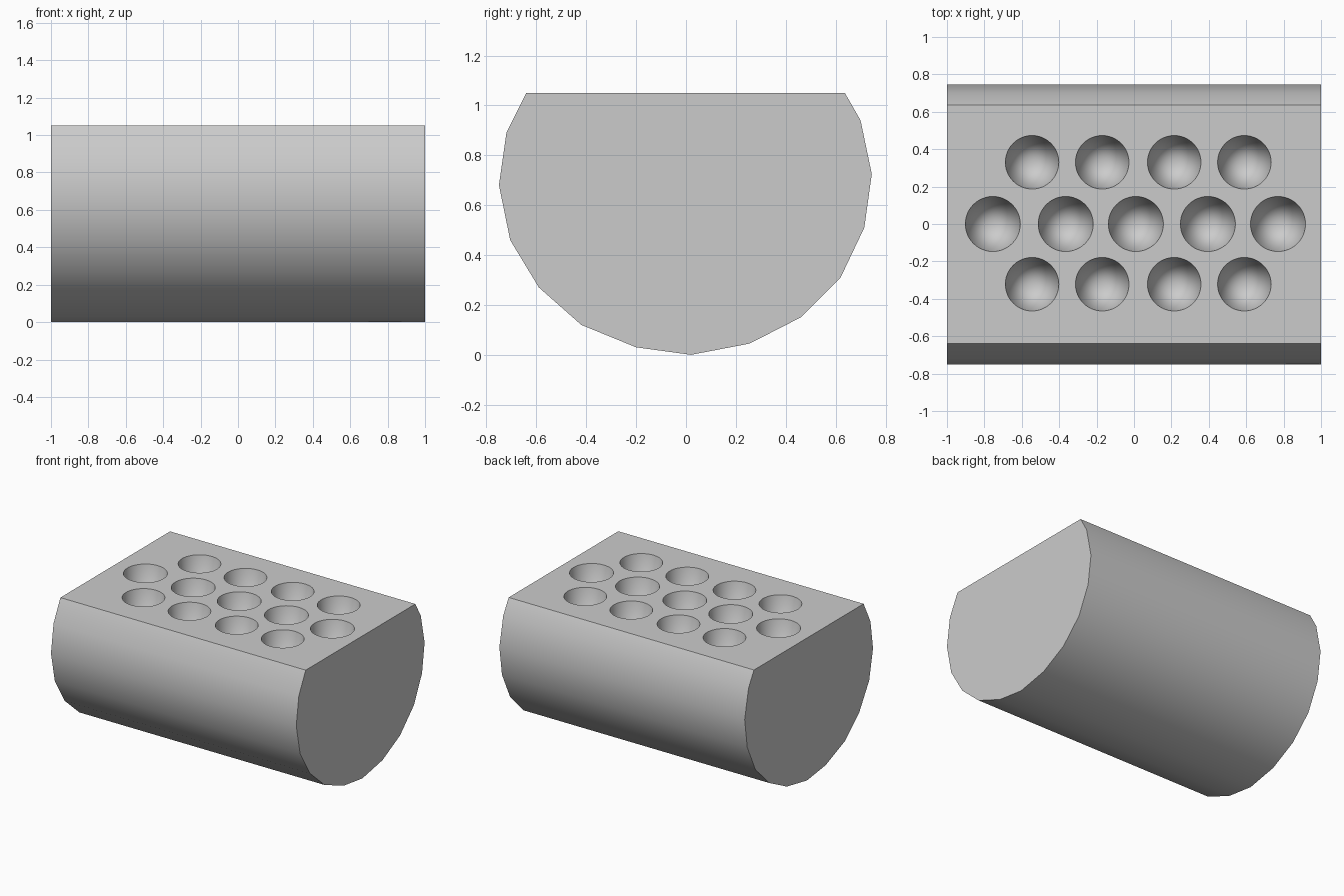
import bpy
import bmesh
import math
from mathutils import Matrix

default = bpy.data.objects.get("Cube")
if default:
    bpy.data.objects.remove(default, do_unlink=True)

TOP = 1.05
DEPTH = 0.7

grey = bpy.data.materials.new("light_grey")
grey.use_nodes = True
colour = (0.6, 0.6, 0.6, 1)
grey.diffuse_color = colour
grey.node_tree.nodes["Principled BSDF"].inputs["Base Color"].default_value = colour


def make_object(name, bm):
    bmesh.ops.recalc_face_normals(bm, faces=bm.faces)
    mesh = bpy.data.meshes.new(name)
    bm.to_mesh(mesh)
    bm.free()
    mesh.materials.append(grey)
    obj = bpy.data.objects.new(name, mesh)
    bpy.context.collection.objects.link(obj)
    return obj


# Rounded block: faceted cross-section (y, z) swept along x
profile = [(-0.64, TOP), (-0.72, 0.89), (-0.75, 0.68), (-0.705, 0.46), (-0.59, 0.27),
           (-0.42, 0.12), (-0.20, 0.03), (0.02, 0), (0.255, 0.045), (0.46, 0.15),
           (0.62, 0.31), (0.715, 0.51), (0.745, 0.725), (0.70, 0.94), (0.637, TOP)]
bm = bmesh.new()
end = bm.faces.new([bm.verts.new((-1, y, z)) for y, z in profile])
swept = bmesh.ops.extrude_face_region(bm, geom=[end], use_keep_orig=True)
bmesh.ops.translate(bm, vec=(2, 0, 0),
                    verts=[v for v in swept["geom"] if isinstance(v, bmesh.types.BMVert)])
block = make_object("holder_block", bm)

# Conical sockets: three staggered rows (y, rim radius, x positions)
outer_xs = (-0.545, -0.17, 0.215, 0.59)
rows = [(0.33, 0.143, outer_xs),
        (0, 0.147, (-0.755, -0.365, 0.01, 0.395, 0.77)),
        (-0.322, 0.143, outer_xs)]
RISE = 0.05
bm = bmesh.new()
for y, radius, xs in rows:
    for x in xs:
        height = DEPTH + RISE
        bmesh.ops.create_cone(bm, cap_ends=True, segments=48, radius1=0,
                              radius2=radius * height / DEPTH, depth=height,
                              matrix=Matrix.Translation((x, y, TOP + RISE - height / 2)))
bmesh.ops.remove_doubles(bm, verts=bm.verts, dist=0.0001)
cutter = make_object("socket_cutter", bm)
cutter.hide_render = True

# Cut the sockets and keep the finished mesh
cut = block.modifiers.new("sockets", "BOOLEAN")
cut.operation = "DIFFERENCE"
cut.solver = "EXACT"
cut.object = cutter
bpy.ops.object.select_all(action="DESELECT")
block.select_set(True)
bpy.context.view_layer.objects.active = block
bpy.ops.object.modifier_apply(modifier=cut.name)
bpy.data.objects.remove(cutter, do_unlink=True)

bpy.ops.object.shade_smooth_by_angle(angle=math.radians(32))
